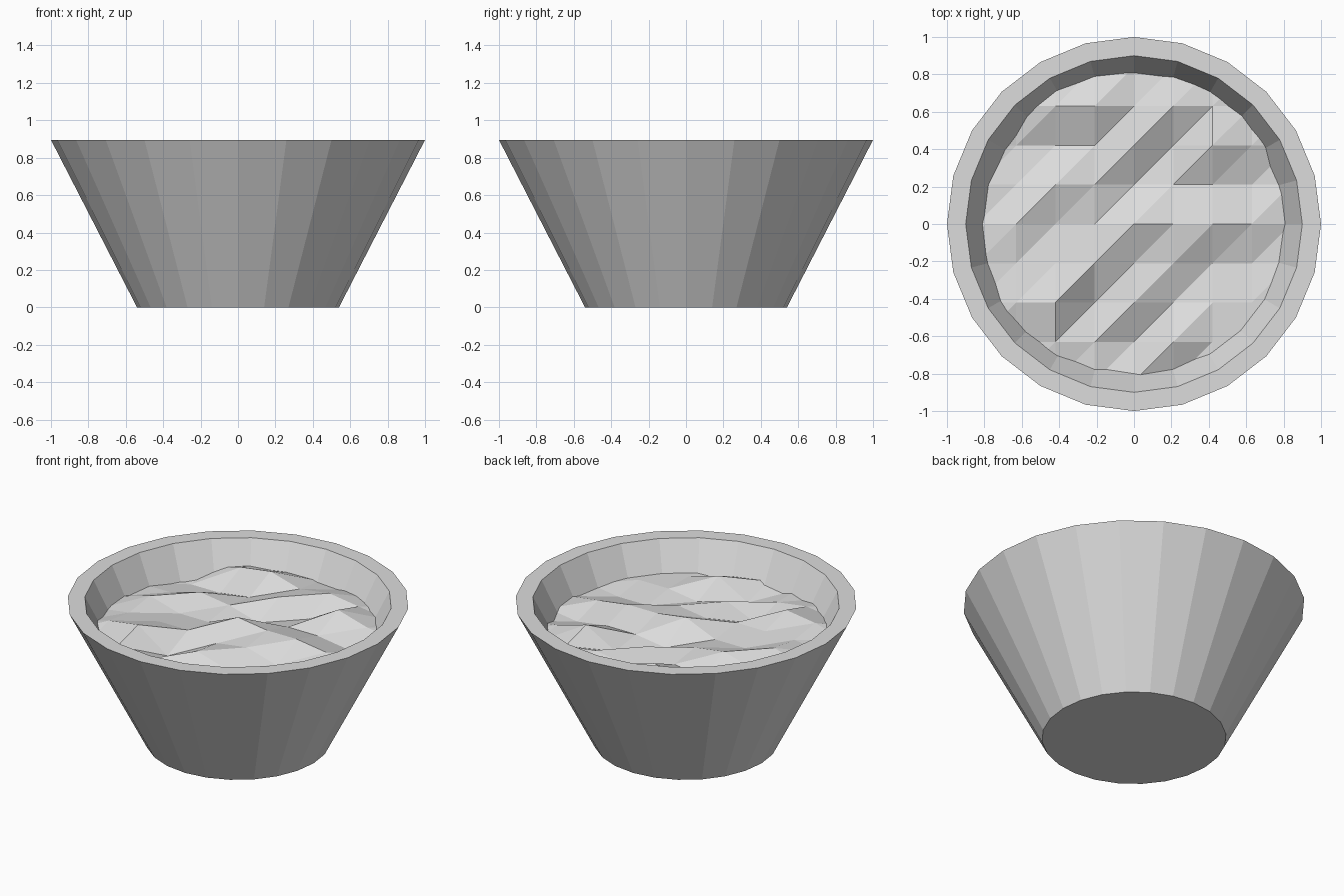
import bpy
import bmesh
from math import sin, cos, pi
from mathutils import Vector

cube = bpy.data.objects.get("Cube")
if cube:
    bpy.data.objects.remove(cube)

SIDES = 24
HEIGHT = 0.895
TOP, BASE, WALL = 1.0, 0.54, 0.1
SLOPE = (TOP - BASE) / HEIGHT

grey = bpy.data.materials.new("light grey")
grey.use_nodes = True
color = (0.72, 0.72, 0.72, 1)
grey.diffuse_color = color
grey.node_tree.nodes["Principled BSDF"].inputs["Base Color"].default_value = color


def finish(bm, name):
    mesh = bpy.data.meshes.new(name)
    bm.to_mesh(mesh)
    bm.free()
    mesh.materials.append(grey)
    obj = bpy.data.objects.new(name, mesh)
    bpy.context.collection.objects.link(obj)


def ring(bm, radius, z):
    angles = [2 * pi * k / SIDES for k in range(SIDES)]
    return [bm.verts.new((radius * cos(a), radius * sin(a), z)) for a in angles]


# Pot: tapered outside, flat rim, parallel inside wall and a closed floor
bm = bmesh.new()
floor = 0.08
profile = [(BASE, 0), (TOP, HEIGHT), (TOP - WALL, HEIGHT),
           (BASE - WALL + floor * SLOPE, floor)]
rings = [ring(bm, r, z) for r, z in profile]
for low, high in zip(rings, rings[1:]):
    for k in range(SIDES):
        n = (k + 1) % SIDES
        bm.faces.new((low[k], low[n], high[n], high[k]))
bm.faces.new(rings[0][::-1])
bm.faces.new(rings[-1])
finish(bm, "pot")

# Soil: a rough triangulated grid; each row is one column of heights, front to back
CELL, LEVEL, STEP = 0.21, 0.712, 0.029
columns = ["555555555", "557675455", "568657475", "553656585", "536584765",
           "474675475", "555475865", "555464655", "555555555"]
bm = bmesh.new()
grid = [[bm.verts.new(((i - 4) * CELL, (j - 4) * CELL, LEVEL + (int(h) - 5) * STEP))
         for j, h in enumerate(column)] for i, column in enumerate(columns)]
for a, b in zip(grid, grid[1:]):
    for j in range(len(a) - 1):
        bm.faces.new((a[j], b[j], b[j + 1]))
        bm.faces.new((a[j], b[j + 1], a[j + 1]))

# Trim the soil against every flat of the inside wall
for k in range(SIDES):
    angle = 2 * pi * (k + 0.5) / SIDES
    flat = cos(pi / SIDES)
    out = Vector((cos(angle), sin(angle), 0))
    point = out * (TOP - WALL) * flat + Vector((0, 0, HEIGHT))
    normal = out - Vector((0, 0, SLOPE * flat))
    bmesh.ops.bisect_plane(bm, geom=bm.verts[:] + bm.edges[:] + bm.faces[:],
                           plane_co=point, plane_no=normal.normalized(),
                           clear_outer=True)
finish(bm, "soil")
